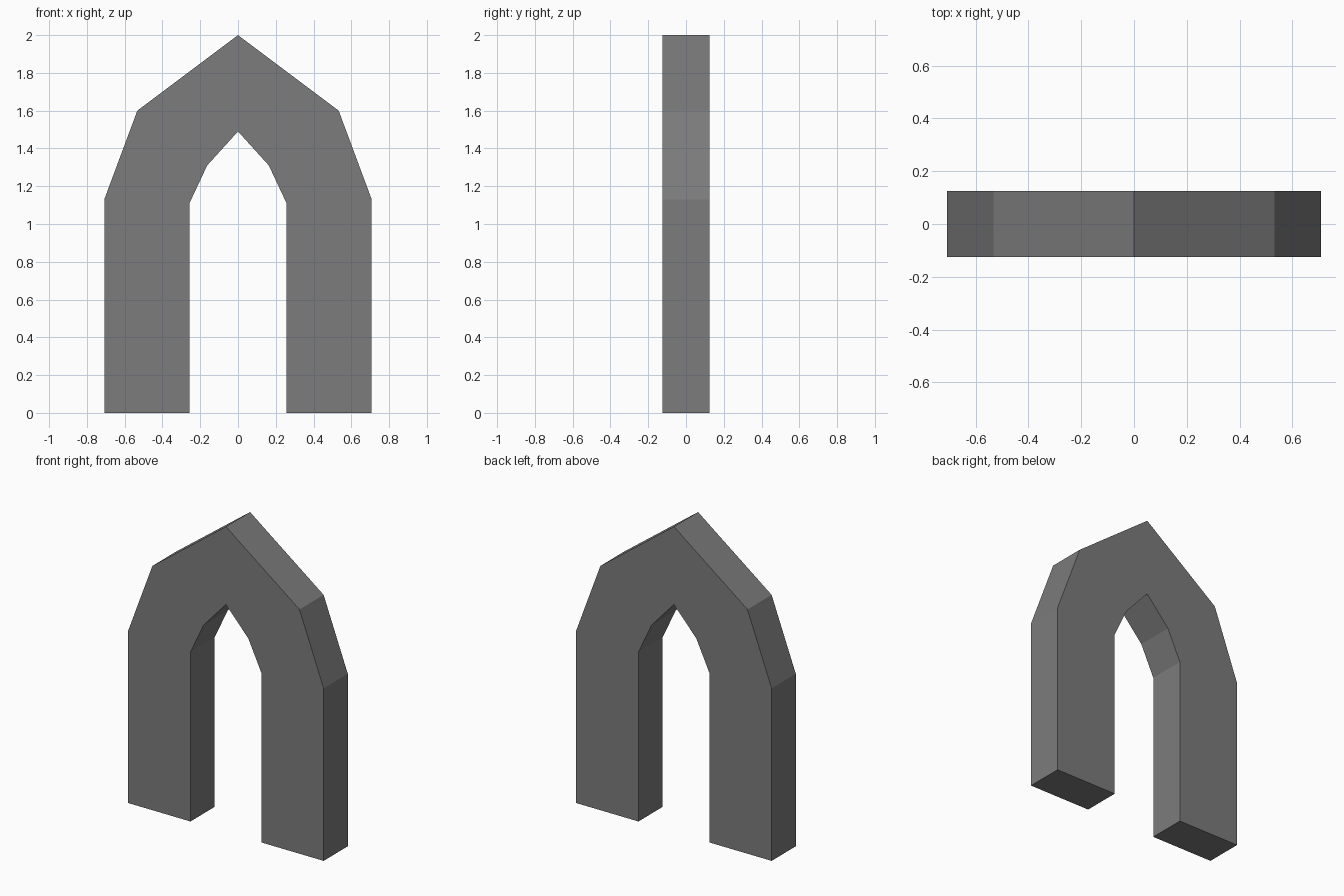
import bpy
import bmesh
from mathutils import Vector

cube = bpy.data.objects.get("Cube")
if cube:
    bpy.data.objects.remove(cube, do_unlink=True)

DEPTH = 0.25

# Stone colour
stone = bpy.data.materials.new("grey_stone")
stone.use_nodes = True
colour = (0.2, 0.2, 0.2, 1)
stone.diffuse_color = colour
stone.node_tree.nodes["Principled BSDF"].inputs["Base Color"].default_value = colour

# Half profiles from foot to apex (x, z)
outer_half = [(0.708, 0), (0.708, 1.13), (0.533, 1.6), (0, 2)]
inner_half = [(0.257, 0), (0.257, 1.11), (0.163, 1.31), (0, 1.49)]


def full_profile(half):
    """Mirror a half profile across x = 0, sharing the apex."""
    return half + [(-x, z) for x, z in reversed(half[:-1])]


# Pointed arch: front band of quads between the two profiles, extruded back
bm = bmesh.new()
outer, inner = [
    [bm.verts.new((x, -DEPTH / 2, z)) for x, z in full_profile(half)]
    for half in (outer_half, inner_half)
]
band = [
    bm.faces.new((outer[i], outer[i + 1], inner[i + 1], inner[i]))
    for i in range(len(outer) - 1)
]
back = bmesh.ops.extrude_face_region(bm, geom=band, use_keep_orig=True)["geom"]
back_verts = [g for g in back if isinstance(g, bmesh.types.BMVert)]
bmesh.ops.translate(bm, verts=back_verts, vec=Vector((0, DEPTH, 0)))
bmesh.ops.recalc_face_normals(bm, faces=bm.faces)

mesh = bpy.data.meshes.new("pointed_arch")
bm.to_mesh(mesh)
bm.free()
mesh.materials.append(stone)
arch = bpy.data.objects.new("pointed_arch", mesh)
bpy.context.collection.objects.link(arch)
